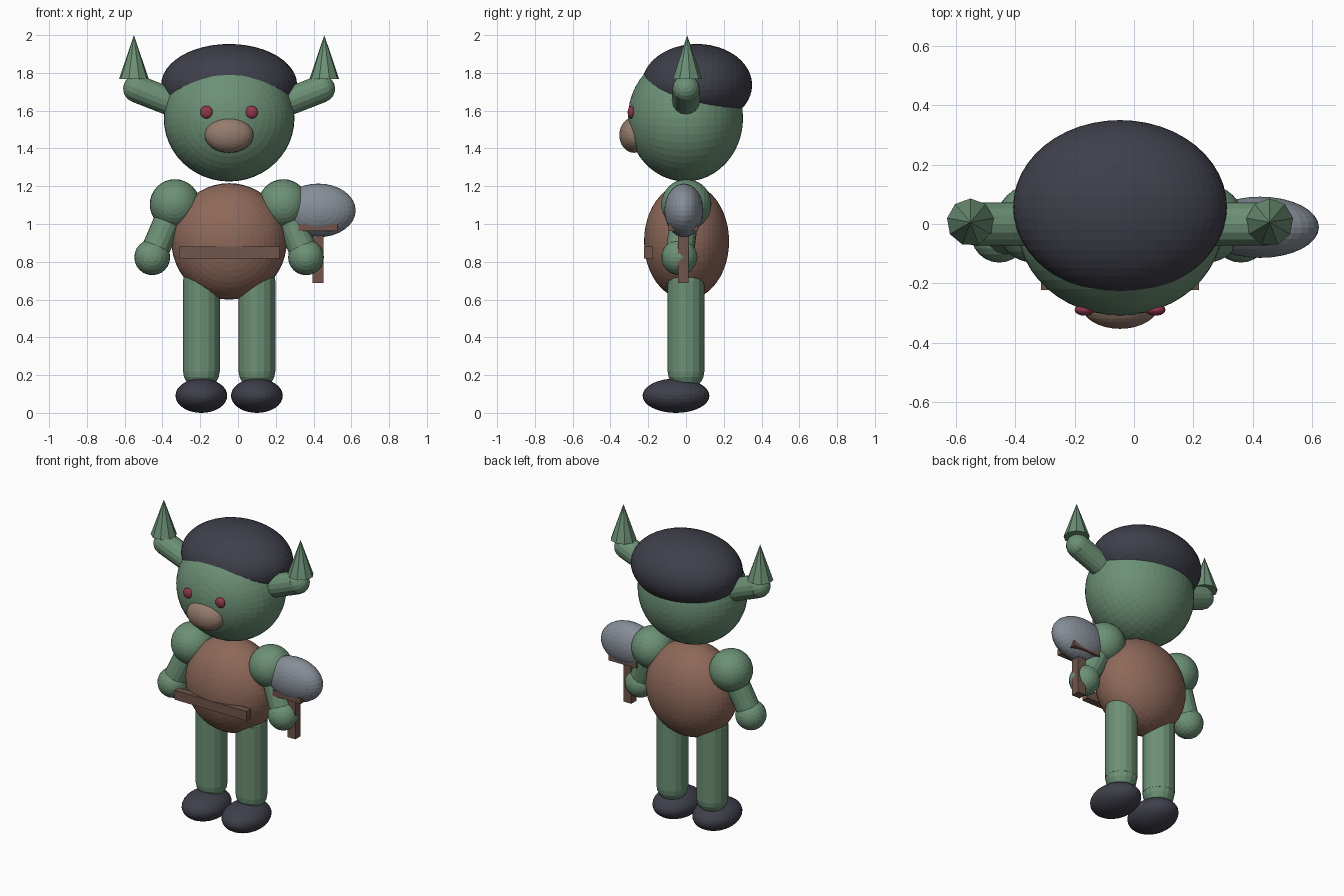
import bpy, bmesh
from math import pi, sin, cos
from mathutils import Matrix, Vector

if "Cube" in bpy.data.objects:
    bpy.data.objects.remove(bpy.data.objects["Cube"])

CX = -0.047  # symmetry line of the figure (the held hammer shifts the bounds)


def material(name, rgb):
    m = bpy.data.materials.new(name)
    m.diffuse_color = (*rgb, 1)
    m.use_nodes = True
    m.node_tree.nodes["Principled BSDF"].inputs["Base Color"].default_value = m.diffuse_color
    return m


GREEN = material("green", (0.15, 0.28, 0.18))
TUNIC = material("tunic_brown", (0.27, 0.14, 0.10))
DARK = material("dark", (0.05, 0.05, 0.07))
STEEL = material("steel", (0.24, 0.27, 0.31))
TAN = material("tan", (0.30, 0.20, 0.15))
RED = material("red", (0.28, 0.04, 0.07))
WOOD = material("wood", (0.16, 0.09, 0.07))


def finish(bm, name, mat):
    bmesh.ops.recalc_face_normals(bm, faces=bm.faces)
    me = bpy.data.meshes.new(name)
    bm.to_mesh(me)
    bm.free()
    me.materials.append(mat)
    ob = bpy.data.objects.new(name, me)
    bpy.context.collection.objects.link(ob)
    return ob


def ellipsoid(name, loc, radii, mat, seg=48, rings=24):
    """Faceted ellipsoid whose poles lie on the y axis."""
    bm = bmesh.new()
    bmesh.ops.create_uvsphere(bm, u_segments=seg, v_segments=rings, radius=1)
    bm.transform(Matrix.Translation(loc) @ Matrix.Diagonal((*radii, 1)) @ Matrix.Rotation(pi / 2, 4, 'X'))
    return finish(bm, name, mat)


def box(name, lo, hi, mat):
    lo, hi = Vector(lo), Vector(hi)
    bm = bmesh.new()
    bmesh.ops.create_cube(bm, size=1)
    bm.transform(Matrix.Translation((lo + hi) / 2) @ Matrix.Diagonal((*(hi - lo), 1)))
    return finish(bm, name, mat)


def limb(name, a, b, r, mat, sides=16):
    """Straight tube with a ball at each end."""
    a, b = Vector(a), Vector(b)
    d = b - a
    turn = d.to_track_quat('Z', 'Y').to_matrix().to_4x4()
    bm = bmesh.new()
    bmesh.ops.create_cone(bm, cap_ends=True, segments=sides, radius1=r, radius2=r, depth=d.length,
                          matrix=Matrix.Translation((a + b) / 2) @ turn)
    for p in (a, b):
        bmesh.ops.create_uvsphere(bm, u_segments=sides, v_segments=10, radius=r * 0.99,
                                  matrix=Matrix.Translation(p) @ turn)
    return finish(bm, name, mat)


def spike(name, base, r, height, mat, sides=9):
    bm = bmesh.new()
    x, y, z = base
    ring = [bm.verts.new((x + r * sin(2 * pi * i / sides), y + r * cos(2 * pi * i / sides), z))
            for i in range(sides)]
    tip = bm.verts.new((x, y, z + height))
    bm.faces.new(ring)
    for i in range(sides):
        bm.faces.new((ring[i], ring[(i + 1) % sides], tip))
    return finish(bm, name, mat)


# Body, head and cap
ellipsoid("torso", (CX, 0.003, 0.908), (0.305, 0.225, 0.308), TUNIC)
ellipsoid("head", (CX, -0.003, 1.56), (0.346, 0.305, 0.335), GREEN)
ellipsoid("cap", (CX, 0.058, 1.736), (0.36, 0.292, 0.217), DARK)
ellipsoid("snout", (CX, -0.275, 1.471), (0.129, 0.078, 0.094), TAN, 32, 16)
box("belt", (CX - 0.266, -0.223, 0.818), (CX + 0.266, -0.176, 0.88), WOOD)

# Mirrored parts
for side, s in (("left", -1), ("right", 1)):
    def at(x, y, z):
        return (CX + s * x, y, z)
    ellipsoid(side + "_eye", at(0.119, -0.289, 1.592), (0.034, 0.02, 0.034), RED, 16, 10)
    limb(side + "_ear", at(0.20, 0, 1.603), at(0.489, 0, 1.716), 0.073, GREEN)
    spike(side + "_ear_tip", at(0.504, 0.006, 1.767), 0.08, 0.233, GREEN)
    ellipsoid(side + "_shoulder", at(0.287, 0.002, 1.104), (0.133,) * 3, GREEN, 32, 16)
    limb(side + "_arm", at(0.287, 0, 1.104), at(0.407, -0.035, 0.824), 0.075, GREEN)
    ellipsoid(side + "_hand", at(0.407, -0.035, 0.824), (0.095,) * 3, GREEN, 24, 12)
    limb(side + "_leg", at(0.147, 0, 0.22), at(0.147, 0, 0.70), 0.098, GREEN)
    ellipsoid(side + "_foot", at(0.147, -0.053, 0.091), (0.137, 0.177, 0.091), DARK, 32, 16)

# Hammer held at the right
ellipsoid("hammer_head", (0.425, -0.011, 1.072), (0.198, 0.103, 0.142), STEEL, 32, 16)
box("hammer_handle", (0.394, -0.042, 0.688), (0.452, 0.014, 1.10), WOOD)
box("hammer_collar", (0.32, -0.092, 0.962), (0.526, 0.064, 1.0), WOOD)
